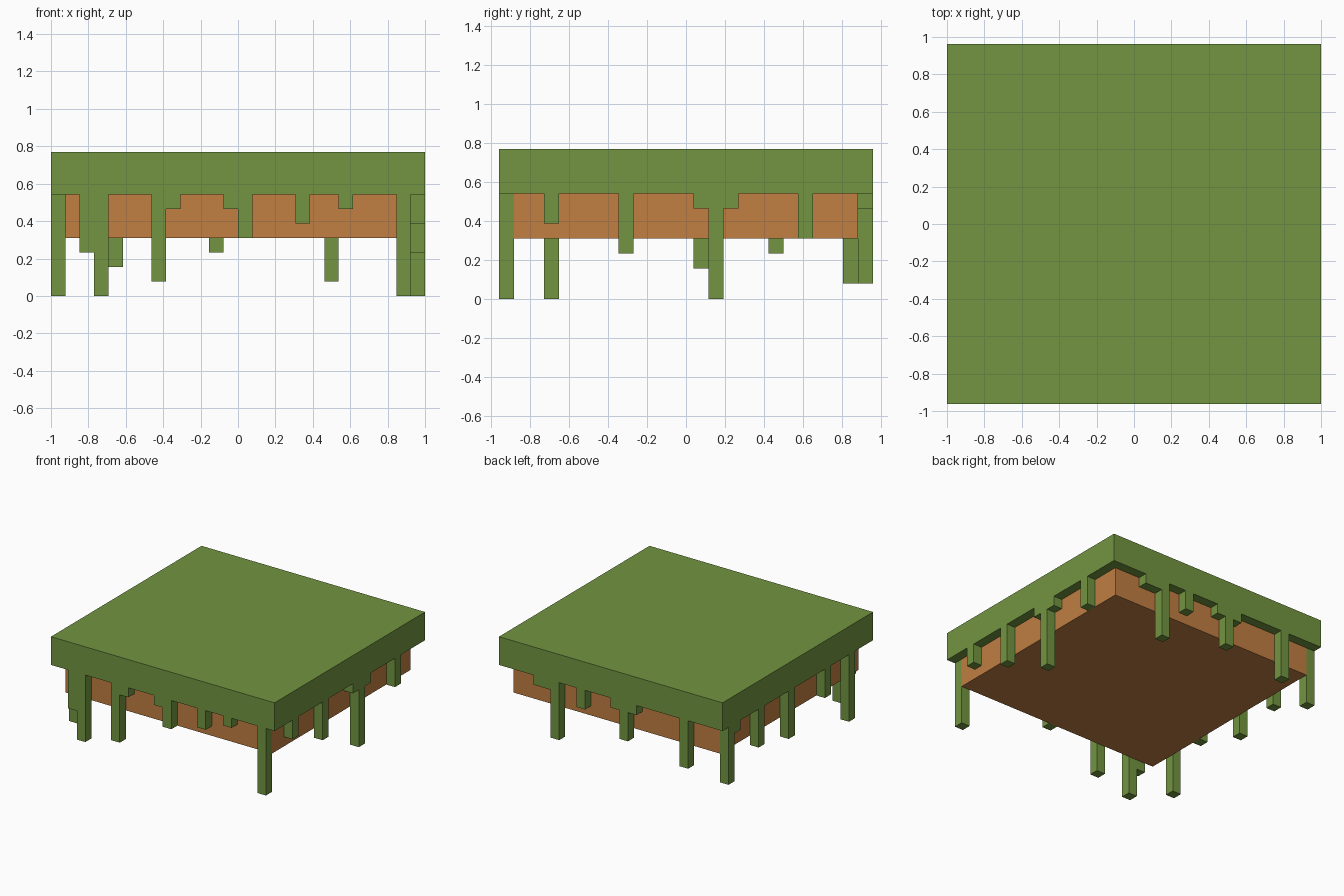
import bpy, bmesh
from mathutils import Vector

cube = bpy.data.objects.get("Cube")
if cube:
    bpy.data.objects.remove(cube, do_unlink=True)

U = 2 / 26                 # one cell of the block grid
HX, HY = 13 * U, 12.5 * U  # half width and half depth
V = 0.0774                 # height of one step
TOP, EAVE, BASE = 0.77, 7 * V, 4 * V


def material(name, rgb):
    m = bpy.data.materials.new(name)
    m.use_nodes = True
    m.diffuse_color = (*rgb, 1)
    m.node_tree.nodes["Principled BSDF"].inputs["Base Color"].default_value = (*rgb, 1)
    return m


GREEN = material("grass green", (0.171, 0.300, 0.052))
EARTH = material("earth orange", (0.533, 0.209, 0.054))


def finish(bm, name, mat):
    bmesh.ops.recalc_face_normals(bm, faces=bm.faces)
    mesh = bpy.data.meshes.new(name)
    bm.to_mesh(mesh)
    bm.free()
    mesh.materials.append(mat)
    obj = bpy.data.objects.new(name, mesh)
    bpy.context.collection.objects.link(obj)


def box(name, hx, hy, z0, z1, mat):
    bm = bmesh.new()
    bmesh.ops.create_cube(bm, size=1)
    for v in bm.verts:
        v.co = (v.co.x * 2 * hx, v.co.y * 2 * hy, z0 + (v.co.z + 0.5) * (z1 - z0))
    finish(bm, name, mat)


def fringe(name, drops, origin, along, inward):
    """Hanging cells on one side; drops maps cell number to steps above ground."""
    origin, along, inward = Vector(origin), Vector(along), Vector(inward)
    bm = bmesh.new()
    for start in sorted(i for i in drops if i - 1 not in drops):
        # Stepped outline of one run of neighbouring cells
        outline, i = [(start, EAVE)], start
        while i in drops:
            z = drops[i] * V
            if outline[-1] != (i, z):
                outline.append((i, z))
            if drops.get(i + 1) != drops[i]:
                outline.append((i + 1, z))
            i += 1
        outline.append((i, EAVE))
        face = bm.faces.new([bm.verts.new(origin + along * (a * U) + Vector((0, 0, z)))
                             for a, z in outline])
        ext = bmesh.ops.extrude_face_region(bm, geom=[face], use_keep_orig=True)
        moved = [g for g in ext["geom"] if isinstance(g, bmesh.types.BMVert)]
        bmesh.ops.translate(bm, verts=moved, vec=inward * U)
    finish(bm, name, GREEN)


# Main slab and the smaller earth layer below it
box("grass_slab", HX, HY, EAVE, TOP, GREEN)
box("earth_layer", HX - U, HY - U, BASE, EAVE, EARTH)

# Hanging strips around the four sides
fringe("front_fringe", {2: 3, 3: 0, 7: 1, 8: 6, 12: 6, 13: 4, 17: 5, 20: 6, 24: 0},
       (-HX, -HY, 0), (1, 0, 0), (0, 1, 0))
fringe("back_fringe", {4: 2, 10: 6, 11: 3, 12: 6, 16: 5, 19: 1, 20: 6, 21: 6},
       (-HX, HY, 0), (1, 0, 0), (0, -1, 0))
fringe("left_fringe", {3: 5, 8: 3, 13: 6, 14: 0, 15: 6, 20: 4},
       (HX, -HY, 0), (0, 1, 0), (-1, 0, 0))
fringe("right_fringe", {3: 0, 7: 4, 13: 2, 18: 3, 22: 6, 23: 1},
       (-HX, -HY, 0), (0, 1, 0), (1, 0, 0))
